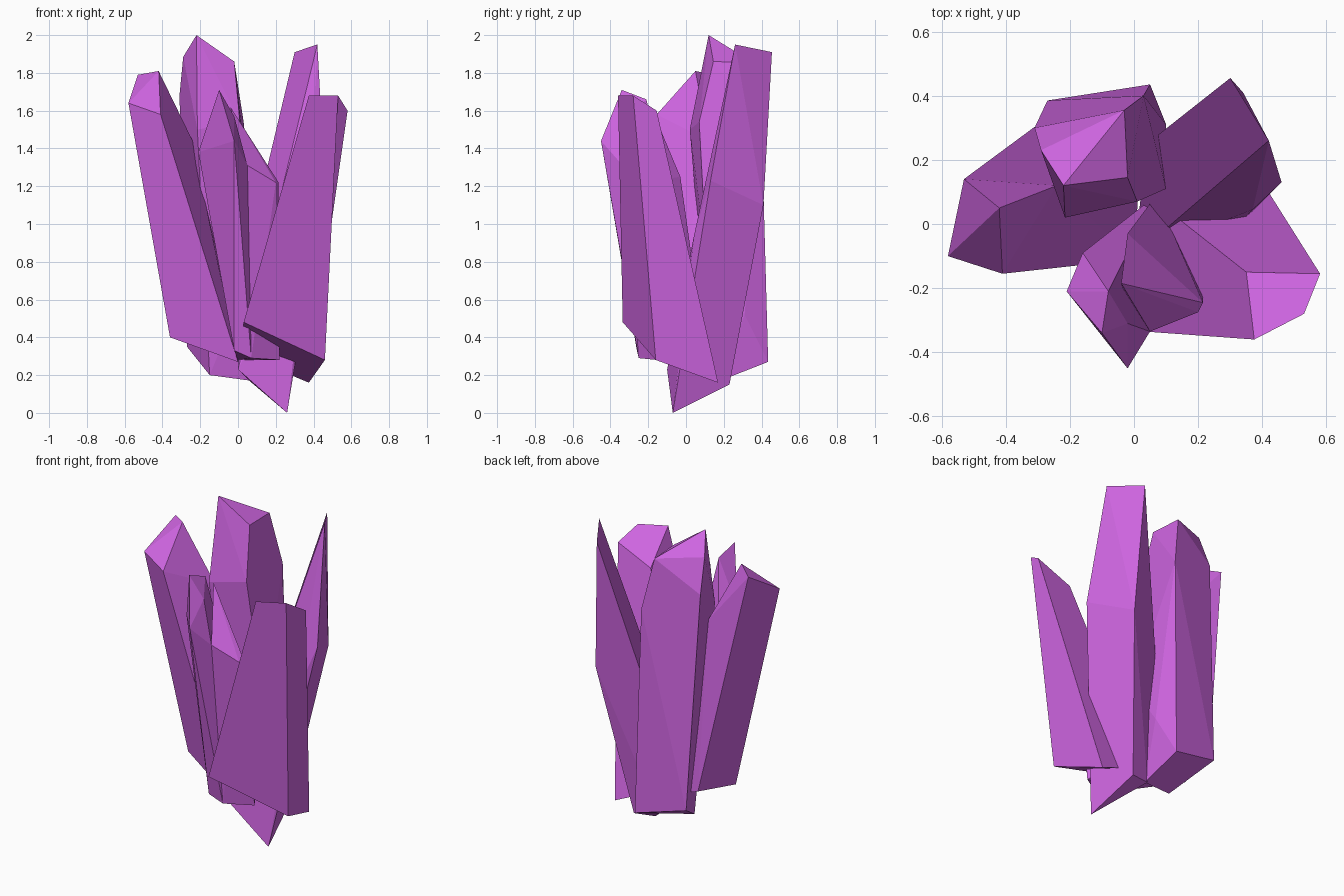
import bpy, bmesh, math

if "Cube" in bpy.data.objects:
    bpy.data.objects.remove(bpy.data.objects["Cube"])

mat = bpy.data.materials.new("purple_crystal")
mat.diffuse_color = (0.62, 0.13, 0.75, 1)
mat.use_nodes = True
mat.node_tree.nodes["Principled BSDF"].inputs["Base Color"].default_value = mat.diffuse_color


def finish(name, bm):
    bmesh.ops.recalc_face_normals(bm, faces=bm.faces)
    me = bpy.data.meshes.new(name)
    bm.to_mesh(me)
    bm.free()
    me.materials.append(mat)
    ob = bpy.data.objects.new(name, me)
    bpy.context.collection.objects.link(ob)


def shard(name, tip, base):
    """Flat-faced crystal wrapped around its cut tip and base corners."""
    bm = bmesh.new()
    for p in tip + base:
        bm.verts.new(p)
    bmesh.ops.convex_hull(bm, input=bm.verts)
    loose = [v for v in bm.verts if not v.link_faces]
    bmesh.ops.delete(bm, geom=loose, context='VERTS')
    bmesh.ops.dissolve_limit(bm, angle_limit=math.radians(6), verts=bm.verts, edges=bm.edges)
    finish(name, bm)


def prism(name, tip, base):
    """Crystal with one four-sided wall between each pair of tip and base corners."""
    bm = bmesh.new()
    t = [bm.verts.new(p) for p in tip]
    b = [bm.verts.new(p) for p in base]
    bm.faces.new(t)
    bm.faces.new(b)
    for i in range(len(t)):
        j = (i + 1) % len(t)
        bm.faces.new((t[i], t[j], b[j], b[i]))
    finish(name, bm)


# leaning left crystal
shard("left_crystal",
      [(-.53, .14, 1.79), (-.42, .05, 1.81), (-.58, -.10, 1.64), (-.41, -.155, 1.58), (-.24, .12, 1.44)],
      [(-.36, .02, .40), (-.30, .31, .45), (0, -.11, .27), (.02, .2, .30)])

# tall back crystal
shard("back_crystal",
      [(-.22, .12, 2.0), (-.02, .145, 1.86), (-.29, .23, 1.885), (-.03, .355, 1.855),
       (-.215, .02, 1.5), (.01, .07, 1.54), (-.31, .30, 1.68), (.03, .40, 1.54)],
      [(.05, .435, .27), (-.27, .385, .35), (-.15, .13, .20), (.07, .18, .17),
       (.10, .31, .52), (.10, .11, .8)])

# back right crystal with a long slanted cut
shard("back_right_crystal",
      [(.42, .26, 1.95), (.30, .455, 1.91), (.46, .13, 1.23), (.34, .41, 1.1),
       (.37, .045, .95), (.15, .04, .80), (.04, .25, .82)],
      [(.26, -.07, 0), (.20, .23, .15), (.0, -.10, .23), (.06, .19, .17)])

# leaning front right crystal
prism("front_right_crystal",
      [(.375, -.36, 1.68), (.53, -.28, 1.68), (.58, -.155, 1.60), (.35, -.15, 1.50)],
      [(.03, -.335, .48), (.46, -.16, .28), (.375, .17, .16), (.02, .11, .31)])

# short front crystal: pointed left half and lower right half
shard("front_crystal_point",
      [(-.10, -.34, 1.71), (-.08, -.21, 1.66), (-.02, -.31, 1.57), (-.02, -.45, 1.44),
       (-.21, -.21, 1.38), (.05, -.335, 1.31), (-.16, -.09, 1.2)],
      [(-.02, -.26, .33), (.07, -.25, .29), (.07, .09, .4), (0, -.05, .28)])
shard("front_crystal_side",
      [(-.04, -.185, 1.62), (.05, -.335, 1.31), (.2, -.275, 1.22),
       (.215, -.245, 1.22), (-.02, -.03, 1.25)],
      [(-.02, -.26, .33), (.07, -.25, .29), (.22, -.15, .28), (.07, .09, .4), (0, -.05, .28)])
